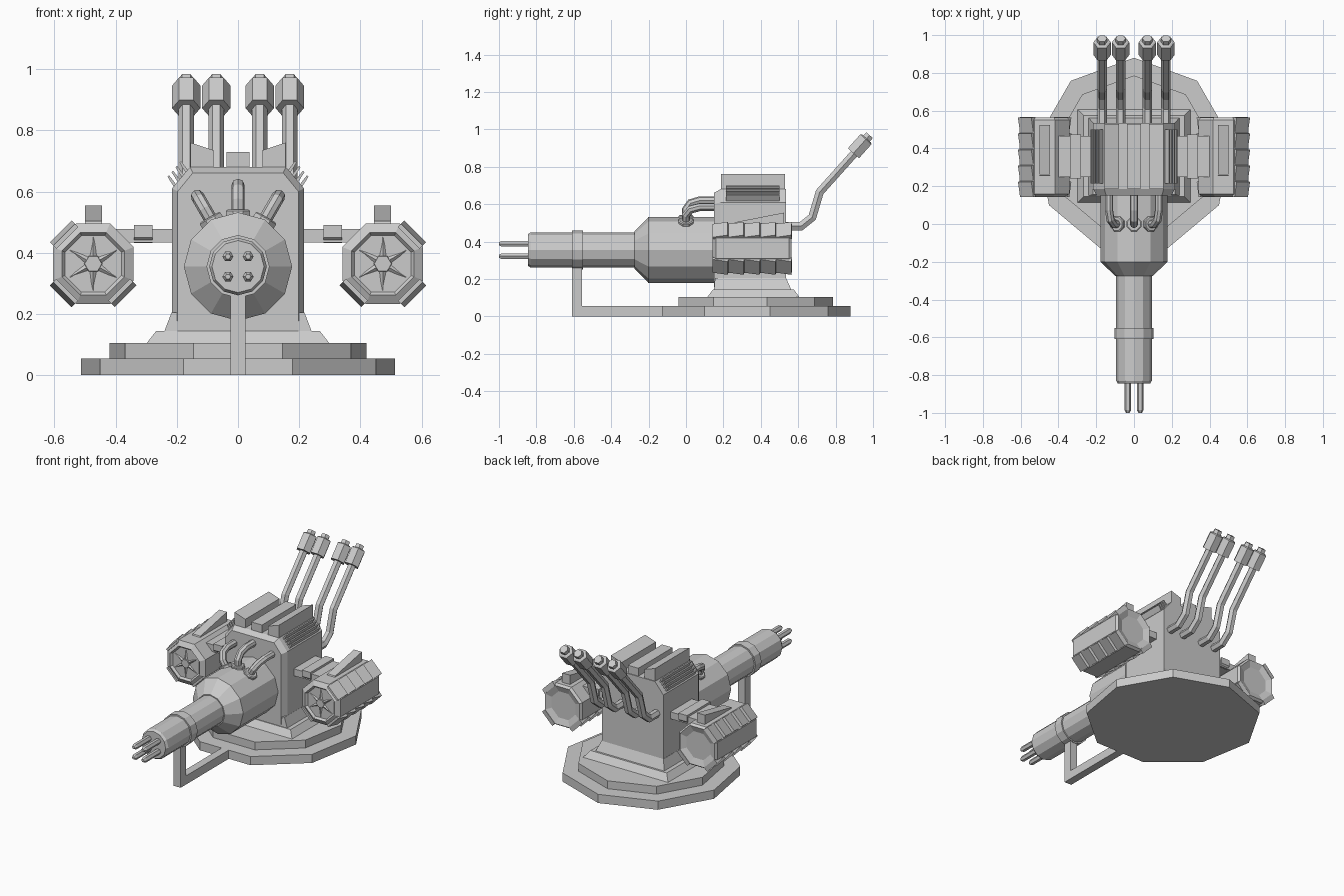
import bpy, bmesh
from math import sin, cos, pi, radians
from mathutils import Vector, Matrix

if "Cube" in bpy.data.objects:
    bpy.data.objects.remove(bpy.data.objects["Cube"], do_unlink=True)

grey = bpy.data.materials.new("plain_grey")
grey.use_nodes = True
grey.diffuse_color = (0.6, 0.6, 0.6, 1)
grey.node_tree.nodes["Principled BSDF"].inputs["Base Color"].default_value = (0.6, 0.6, 0.6, 1)


def loft(name, rings, matrix=None):
    """Skin a list of equal-length point rings and cap both ends."""
    bm = bmesh.new()
    loops = [[bm.verts.new(p) for p in ring] for ring in rings]
    for a, b in zip(loops, loops[1:]):
        for i in range(len(a)):
            j = (i + 1) % len(a)
            bm.faces.new((a[i], a[j], b[j], b[i]))
    bm.faces.new(loops[0])
    bm.faces.new(loops[-1])
    bmesh.ops.recalc_face_normals(bm, faces=bm.faces)
    if matrix:
        bm.transform(matrix)
    mesh = bpy.data.meshes.new(name)
    bm.to_mesh(mesh)
    bm.free()
    mesh.materials.append(grey)
    obj = bpy.data.objects.new(name, mesh)
    bpy.context.scene.collection.objects.link(obj)
    return obj


def circle(n, r, phase=0.0):
    return [(r * cos(phase + 2 * pi * i / n), r * sin(phase + 2 * pi * i / n)) for i in range(n)]


def lathe_y(name, n, profile, x=0, z=0, phase=0.0):
    """Polygonal turning along y from (y, radius) pairs."""
    return loft(name, [[(x + a, y, z + b) for a, b in circle(n, r, phase)] for y, r in profile])


def rect(hx, y0, y1, z):
    return [(-hx, y0, z), (hx, y0, z), (hx, y1, z), (-hx, y1, z)]


def box(name, x0, x1, y0, y1, z0, z1):
    return loft(name, [[(x0, y0, z), (x1, y0, z), (x1, y1, z), (x0, y1, z)] for z in (z0, z1)])


def side_profile(name, pts, x0, x1, matrix=None):
    """Extrude a (y, z) outline along x."""
    return loft(name, [[(x, y, z) for y, z in pts] for x in (x0, x1)], matrix)


def pipe(name, path, r, matrix=None, n=6):
    """Polygonal tube in the yz plane, mitred at each bend."""
    pts = [Vector((0, y, z)) for y, z in path]
    rings = []
    for i, p in enumerate(pts):
        d0 = (p - pts[max(i - 1, 0)]).normalized()
        d1 = (pts[min(i + 1, len(pts) - 1)] - p).normalized()
        t = (d0 + d1).normalized()
        side = Vector((0, -t.z, t.y))
        stretch = 1 / max(t.dot(d1 if d1.length else d0), 0.5)
        rings.append([p + Vector((a, 0, 0)) + side * b * stretch for a, b in circle(n, r)])
    return loft(name, rings, matrix)


# Nine-sided base plates
CY = 0.36
for name, r, z0, z1 in (("base_lower", 0.52, 0, 0.055), ("base_upper", 0.426, 0.055, 0.105)):
    loft(name, [[(x, y + CY, z) for x, y in circle(9, r, pi / 2)] for z in (z0, z1)])

# Pedestal and flared foot of the housing
loft("pedestal", [rect(0.298, 0.115, 0.605, 0.105), rect(0.267, 0.145, 0.575, 0.145)])
loft("housing_foot", [rect(0.24, 0.15, 0.562, 0.145), rect(0.217, 0.155, 0.535, 0.205)])


# Housing with chamfered shoulders and a bevelled front
def housing_ring(y, inset):
    w, top = 0.216 - inset, 0.68 - inset
    return [(-w, y, 0.145), (w, y, 0.145), (w, y, 0.61 - inset / 2), (0.157 - inset / 2, y, top),
            (-0.157 + inset / 2, y, top), (-w, y, 0.61 - inset / 2)]


loft("housing", [housing_ring(0.15, 0.019), housing_ring(0.185, 0), housing_ring(0.535, 0)])

# Roof ridges
box("roof_ridge_centre", -0.037, 0.037, 0.187, 0.53, 0.67, 0.73)
for s, tag in ((1, "left"), (-1, "right")):
    loft("roof_ridge_" + tag, [[(s * 0.155, y, 0.67), (s * 0.08, y, 0.67),
                               (s * 0.08, y, 0.735), (s * 0.155, y, 0.76)] for y in (0.187, 0.53)])

    # Shoulder vent slats
    along, out = Vector((s * -0.059, 0, 0.07)), Vector((s * 0.77, 0, 0.64))
    for i in range(4):
        root = Vector((s * 0.216, 0, 0.61)) + along * (0.14 + 0.22 * i)
        blade = [root - along * 0.06 - out * 0.005, root + along * 0.06 - out * 0.005,
                 root + out * 0.035 + along * 0.16, root + out * 0.035 + along * 0.08]
        loft(f"vent_slat_{tag}_{i}", [[p + Vector((0, y, 0)) for p in blade] for y in (0.215, 0.5)])

    # Arm and clamp holding the side pod
    box("pod_arm_" + tag, *sorted((s * 0.2, s * 0.41)), 0.25, 0.465, 0.433, 0.477)
    side_profile("arm_clamp_" + tag, ((0.24, 0.45), (0.26, 0.432), (0.455, 0.432), (0.475, 0.45),
                                      (0.475, 0.49), (0.24, 0.49)), s * 0.28, s * 0.34)

    # Octagonal side pod: bevelled rims around shallow recessed ends
    px, pz, ap = s * 0.473, 0.364, 0.132
    r8 = ap / cos(pi / 8)
    lathe_y("pod_" + tag, 8, ((0.155, 0.1), (0.142, 0.111), (0.16, r8), (0.55, r8),
                              (0.565, r8 - 0.012), (0.55, 0.09)), px, pz, pi / 8)

    # Pod fan hub and six pointed blades
    lathe_y("fan_hub_" + tag, 6, ((0.165, 0.032), (0.146, 0.028)), px, pz)
    for k in range(6):
        m = Matrix.Translation((px, 0, pz)) @ Matrix.Rotation(k * pi / 3, 4, 'Y')
        loft(f"fan_blade_{tag}_{k}", [[(-0.016, 0.158, 0.02), (0.016, 0.158, 0.02), (0, 0.147, 0.02)],
                                      [(-0.002, 0.158, 0.088), (0.002, 0.158, 0.088), (0, 0.153, 0.088)]], m)

    # Saw-toothed armour strips on three of the pod's corners
    teeth, y0, step = 5, 0.142, 0.085
    outline = [(y0 + teeth * step, 0.12), (y0, 0.12)]
    for i in range(teeth):
        outline += [(y0 + i * step, ap + 0.002), (y0 + (i + 1) * step - 0.004, ap + 0.018)]
    for k, angle in enumerate((45, 135, 225)):
        m = Matrix.Translation((px, 0, pz)) @ Matrix.Rotation(s * radians(angle), 4, 'Y')
        side_profile(f"pod_armour_{tag}_{k}", outline, -0.05, 0.05, m)

    # Wedge fin on the pod
    side_profile("pod_fin_" + tag, ((0.25, 0.485), (0.525, 0.485), (0.525, 0.555), (0.26, 0.503)),
                 s * 0.445, s * 0.5)

    # Rear exhaust pipes with hexagonal heads
    for k, x in enumerate((0.071, 0.169)):
        m = Matrix.Translation((s * x, 0, 0))
        pipe(f"exhaust_pipe_{tag}_{k}", ((0.52, 0.482), (0.615, 0.482), (0.675, 0.53),
                                         (0.715, 0.665), (0.93, 0.905)), 0.025, m)
        d = Vector((0.667, 0.745))
        start = Vector((0.895, 0.872))
        rings = []
        for t, r in ((0, 0.046), (0.1, 0.046), (0.106, 0.036), (0.106, 0.028), (0.13, 0.026)):
            c = start + d * t
            rings.append([(a, c.x - b * d.y, c.y + b * d.x) for a, b in circle(6, r)])
        loft(f"exhaust_head_{tag}_{k}", rings, m)

# Main gun: breech, barrel and collar
AZ = 0.355
lathe_y("breech", 12, ((-0.275, 0.1), (-0.2, 0.177), (0.16, 0.177)), 0, AZ)
lathe_y("barrel", 12, ((-0.845, 0.085), (-0.83, 0.094), (-0.26, 0.094)), 0, AZ)
lathe_y("barrel_collar", 12, ((-0.61, 0.103), (-0.55, 0.103)), 0, AZ)

# Four muzzle tubes
for i in range(4):
    lathe_y(f"muzzle_{i}", 6, ((-1, 0.009), (-0.985, 0.018), (-0.835, 0.018)),
            0.033 * (1 if i % 2 else -1), AZ + 0.033 * (1 if i > 1 else -1))

# Curved feed hoses and their sockets, fanned round the breech
for k, angle in enumerate((-30, 0, 30)):
    m = Matrix.Translation((0, 0, AZ)) @ Matrix.Rotation(radians(angle), 4, 'Y')
    pipe(f"feed_hose_{k}", ((0, 0.16), (0, 0.215), (0.025, 0.25), (0.075, 0.265), (0.17, 0.265)), 0.022, m, 8)
    loft(f"hose_socket_{k}", [[(a, b, z) for a, b in circle(8, r, pi / 8)]
                              for z, r in ((0.16, 0.042), (0.182, 0.042), (0.186, 0.036))], m)

# Front brace from the base up to the collar
side_profile("brace", ((-0.61, 0), (-0.12, 0), (-0.12, 0.055), (-0.555, 0.055), (-0.555, 0.26), (-0.61, 0.26)),
             -0.025, 0.025)
